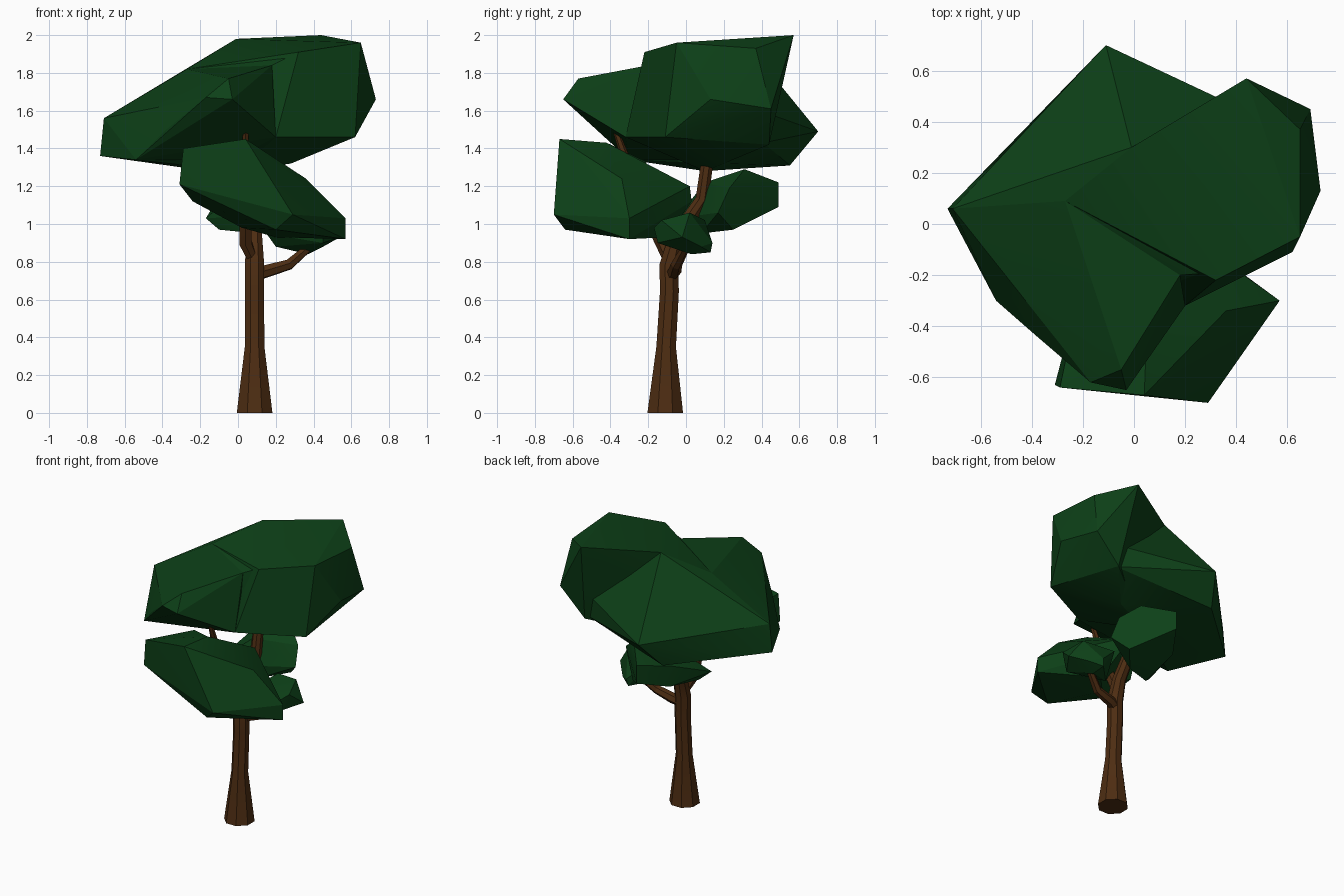
import bpy, bmesh, math
from mathutils import Vector


def material(name, rgb):
    m = bpy.data.materials.new(name)
    m.diffuse_color = (*rgb, 1)
    return m


BARK = material("bark", (0.075, 0.026, 0.006))
LEAF = material("leaves", (0.004, 0.052, 0.009))


def finish(name, bm, mat, angle):
    bmesh.ops.recalc_face_normals(bm, faces=bm.faces)
    me = bpy.data.meshes.new(name)
    bm.to_mesh(me)
    bm.free()
    me.materials.append(mat)
    ob = bpy.data.objects.new(name, me)
    bpy.context.collection.objects.link(ob)
    bpy.ops.object.select_all(action='DESELECT')
    ob.select_set(True)
    bpy.context.view_layer.objects.active = ob
    bpy.ops.object.shade_smooth_by_angle(angle=math.radians(angle))


def limb(name, path, sides):
    """Tapered tube through (x, y, z, radius) stations."""
    bm = bmesh.new()
    pts = [Vector(p[:3]) for p in path]
    rings = []
    for i, p in enumerate(pts):
        d = pts[min(i + 1, len(pts) - 1)] - pts[max(i - 1, 0)]
        if i == 0 and p.z == 0:
            d = Vector((0, 0, 1))
        q = Vector((0, 0, 1)).rotation_difference(d)
        r = path[i][3]
        ring = []
        for k in range(sides):
            a = 2 * math.pi * (k + 0.5) / sides
            ring.append(bm.verts.new(p + q @ Vector((r * math.cos(a), r * math.sin(a), 0))))
        rings.append(ring)
    for a, b in zip(rings, rings[1:]):
        for k in range(sides):
            n = (k + 1) % sides
            bm.faces.new((a[k], a[n], b[n], b[k]))
    bm.faces.new(rings[0][::-1])
    bm.faces.new(rings[-1])
    finish(name, bm, BARK, 20)


def clump(name, pts):
    """Faceted leaf mass: convex hull of its corner points."""
    bm = bmesh.new()
    vs = [bm.verts.new(p) for p in pts]
    res = bmesh.ops.convex_hull(bm, input=vs)
    junk = {g for g in res["geom_interior"] + res["geom_unused"] if isinstance(g, bmesh.types.BMVert)}
    bmesh.ops.delete(bm, geom=list(junk), context='VERTS')
    finish(name, bm, LEAF, 20)


# Trunk and branches
limb("trunk", [(.088, -.11, 0, .102), (.088, -.105, .35, .056), (.088, -.088, .64, .054),
               (.088, -.09, .78, .055), (.085, -.05, .93, .046), (.085, .085, 1.13, .038),
               (.09, .125, 1.42, .034)], 8)
limb("front_branch", [(.07, -.10, .83, .03), (.04, -.125, .9, .038), (.04, -.27, 1.2, .032),
                      (.04, -.37, 1.49, .016)], 6)
limb("side_branch", [(.09, -.08, .73, .035), (.15, -.06, .75, .036), (.27, -.05, .785, .03),
                     (.38, 0, .88, .022)], 6)

# Upper crown: overlapping masses with a filled saddle between them
clump("crown_right", [
    (-.01, .3, 1.98), (.44, .57, 2), (.65, .37, 1.93), (.65, -.05, 1.96), (.73, .13, 1.66),
    (.62, -.11, 1.46), (.69, .45, 1.61), (.5, .44, 1.42), (.32, -.22, 1.91), (.2, -.32, 1.46),
    (.28, .2, 1.32), (0, .1, 1.28), (-.27, .09, 1.82), (-.3, 0, 1.4)])
clump("crown_left", [
    (-.73, .06, 1.36), (-.71, .06, 1.56), (-.27, .09, 1.82), (-.01, .3, 1.98), (-.11, .7, 1.49),
    (-.2, .55, 1.31), (.5, .41, 1.43), (.55, .39, 1.6), (-.3, 0, 1.3), (0, .1, 1.28),
    (.28, .2, 1.32), (-.54, -.3, 1.34), (.2, -.1, 1.85)])
clump("crown_saddle", [
    (-.27, .09, 1.82), (-.01, .3, 1.98), (.32, -.19, 1.91), (.18, -.2, 1.84), (.4, .1, 1.93),
    (-.3, -.2, 1.6), (.2, -.25, 1.5), (.1, .1, 1.4)])
clump("crown_front", [
    (-.03, -.65, 1.66), (-.17, -.62, 1.67), (-.05, -.57, 1.77), (.18, -.2, 1.84),
    (.2, -.32, 1.46), (-.54, -.3, 1.34), (-.38, -.44, 1.5), (-.71, .06, 1.56),
    (-.27, .09, 1.82), (.1, 0, 1.36), (-.3, 0, 1.3)])

# Lower clumps
clump("front_clump", [
    (-.29, -.64, 1.4), (-.31, -.63, 1.21), (.04, -.67, 1.45), (.29, -.7, 1.05), (.57, -.3, 1.03),
    (.57, -.3, .92), (.2, -.64, .97), (.02, -.3, .98), (.2, -.1, .93), (.05, -.42, 1.43),
    (.36, -.34, 1.24), (.12, .03, 1.12), (.12, .02, 1.2), (-.24, -.5, 1.12), (.08, -.22, 1.26)])
clump("front_clump_shoulder", [
    (-.29, -.64, 1.4), (-.31, -.63, 1.21), (.04, -.67, 1.45), (.05, -.42, 1.43),
    (-.2, -.21, 1.33), (-.18, -.25, 1.12), (.02, -.25, 1.02)])
clump("back_clump", [
    (-.17, -.05, 1.03), (-.1, 0, .97), (.05, .49, 1.22), (.05, .49, 1.09), (.2, .31, 1.29),
    (.05, .1, 1.22), (.25, .25, .97), (.1, .08, .95), (.32, .23, 1.19), (.34, .17, 1.06),
    (-.08, .3, 1.18), (-.08, .3, 1.03)])
clump("side_clump", [
    (.54, -.02, .93), (.45, .08, .88), (.37, .13, .85), (.37, .03, .84), (.2, -.05, .88),
    (.15, -.1, .95), (.45, -.15, .9), (.45, -.17, .98), (.5, -.13, 1.02), (.45, .02, 1.06),
    (.38, .14, .9), (.25, .1, 1.02)])
